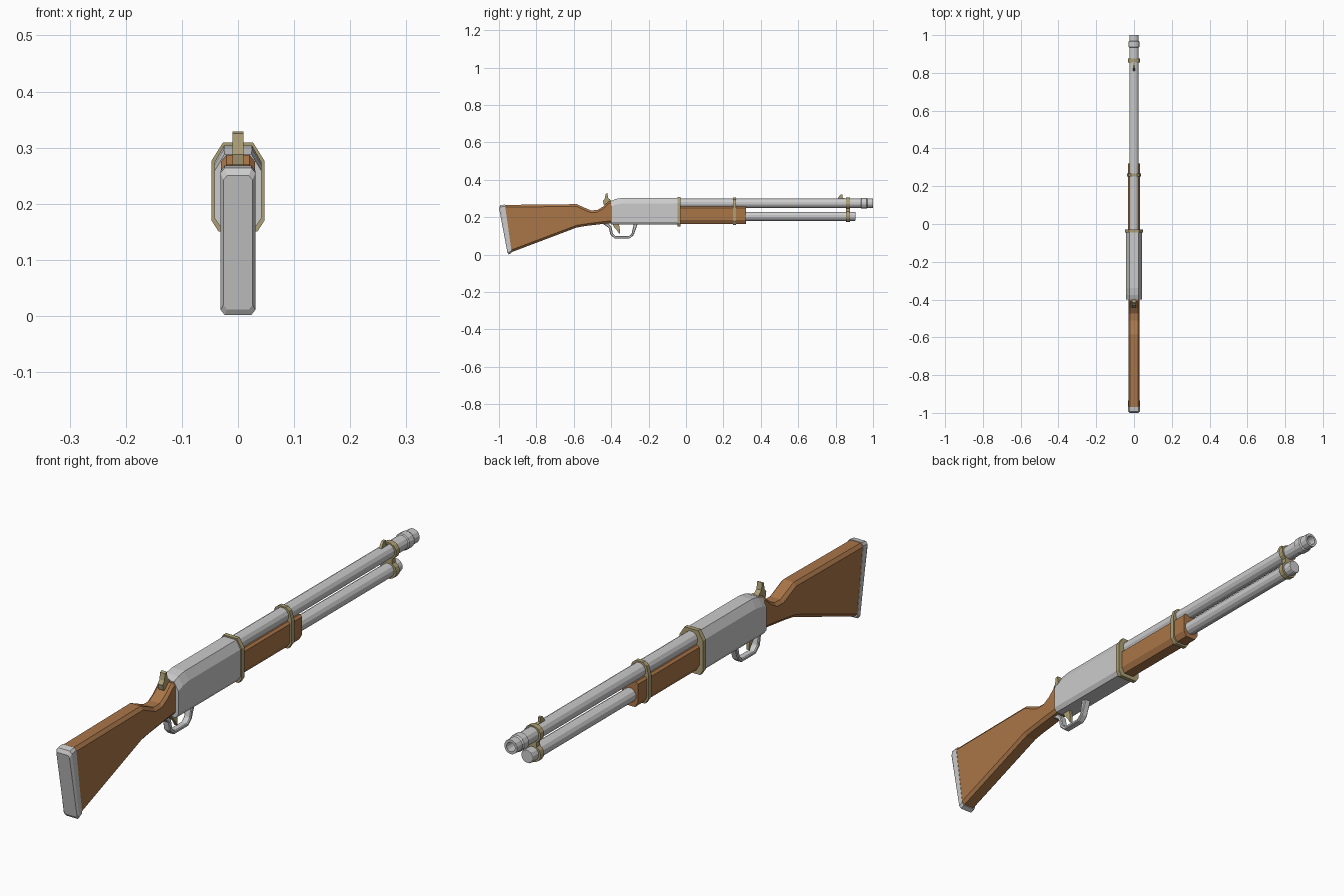
import bpy, bmesh, math

if "Cube" in bpy.data.objects:
    bpy.data.objects.remove(bpy.data.objects["Cube"])


def material(name, rgb):
    m = bpy.data.materials.new(name)
    m.diffuse_color = (*rgb, 1)
    m.use_nodes = True
    m.node_tree.nodes["Principled BSDF"].inputs["Base Color"].default_value = m.diffuse_color
    return m


WOOD = material("wood", (0.40, 0.18, 0.065))
BRASS = material("brass", (0.42, 0.35, 0.18))


def loft(name, rings, mat=None, closed=False):
    """Skin equal-length rings; cap the ends unless the loft closes on itself."""
    bm = bmesh.new()
    vs = [[bm.verts.new(p) for p in r] for r in rings]
    n = len(vs[0])
    pairs = list(zip(vs, vs[1:])) + ([(vs[-1], vs[0])] if closed else [])
    for a, b in pairs:
        for i in range(n):
            j = (i + 1) % n
            bm.faces.new((a[i], a[j], b[j], b[i]))
    if not closed:
        bm.faces.new(vs[0])
        bm.faces.new(vs[-1])
    bmesh.ops.recalc_face_normals(bm, faces=bm.faces)
    me = bpy.data.meshes.new(name)
    bm.to_mesh(me)
    bm.free()
    ob = bpy.data.objects.new(name, me)
    bpy.context.collection.objects.link(ob)
    if mat:
        me.materials.append(mat)
    return ob


def section(half, y):
    """Mirror a right-hand (x, z) outline, top to bottom, into a ring at y."""
    return [(x, y, z) for x, z in half] + [(-x, y, z) for x, z in reversed(half)]


def slab(name, profile, hw, mat=None, bevel=0):
    """Extrude a (y, z) side profile across x."""
    ob = loft(name, [[(x, y, z) for y, z in profile] for x in (-hw, hw)], mat)
    if bevel:
        b = ob.modifiers.new("bevel", 'BEVEL')
        b.width, b.segments, b.limit_method = bevel, 1, 'ANGLE'
    return ob


def chamfered(top, bottom, hw, c):
    """Chamfered cross-section between a top and a bottom (y, z) point."""
    (ya, za), (yb, zb) = top, bottom
    t = c / math.hypot(ya - yb, za - zb)
    mix = lambda k: (ya + (yb - ya) * k, za + (zb - za) * k)
    half = [(hw - c * 0.8, mix(0)), (hw, mix(t)), (hw, mix(1 - t)), (hw - c * 0.8, mix(1))]
    return [(x, *p) for x, p in half] + [(-x, *p) for x, p in reversed(half)]


def turned(name, z, steps, mat=None, n=12, closed=False):
    """Round part along y from (y, radius) steps."""
    ang = [2 * math.pi * (i + 0.5) / n for i in range(n)]
    return loft(name, [[(r * math.cos(a), y, z + r * math.sin(a)) for a in ang]
                       for y, r in steps], mat, closed)


# Butt pad and shoulder stock
loft("butt_pad", [
    chamfered((-1.0, 0.25), (-0.955, 0.012), 0.026, 0.008),
    chamfered((-0.993, 0.264), (-0.948, 0.002), 0.031, 0.009),
    chamfered((-0.968, 0.268), (-0.932, 0.010), 0.031, 0.009)])
stations = [((-0.972, 0.266), (-0.936, 0.012)), ((-0.585, 0.270), (-0.585, 0.145)),
            ((-0.51, 0.237), (-0.54, 0.153)), ((-0.475, 0.238), (-0.49, 0.159)),
            ((-0.445, 0.256), (-0.45, 0.164)), ((-0.41, 0.287), (-0.41, 0.168)),
            ((-0.385, 0.287), (-0.385, 0.168))]
loft("stock", [chamfered(a, b, 0.030, 0.012) for a, b in stations], WOOD)

# Receiver with sloped rear crown, and its front band
receiver = lambda top, tw: [(tw, top), (0.042, top - 0.03), (0.042, 0.175), (0.032, 0.16)]
loft("receiver", [section(receiver(*s), y) for y, s in
                  ((-0.40, (0.288, 0.024)), (-0.375, (0.298, 0.025)),
                   (-0.34, (0.304, 0.025)), (-0.04, (0.304, 0.025)))])
front_half = [(0.027, 0.309), (0.047, 0.277), (0.047, 0.17), (0.035, 0.151)]
loft("receiver_band", [section(front_half, y) for y in (-0.046, -0.03)], BRASS)

# Wooden fore-end and its band
fore_half = [(0.024, 0.257), (0.032, 0.25), (0.032, 0.185), (0.02, 0.165)]
loft("fore_end", [section(fore_half, y) for y in (-0.035, 0.32)], WOOD)
band_half = [(0.015, 0.305), (0.029, 0.294), (0.038, 0.262), (0.038, 0.181), (0.023, 0.158)]
loft("fore_end_band", [section(band_half, y) for y in (0.252, 0.267)], BRASS)

# Hollow barrel with muzzle collar, and the magazine tube below it
turned("barrel", 0.275, [(-0.05, 0.026), (0.935, 0.026), (0.938, 0.030), (0.965, 0.030),
                         (0.970, 0.026), (1.0, 0.026), (1.0, 0.017), (0.93, 0.017)])
turned("magazine_tube", 0.205, [(-0.03, 0.025), (0.903, 0.025), (0.906, 0.023)])

# Figure-eight clamp joining barrel and tube
arc = lambda z, a0, a1: [(0.033 * math.sin(math.radians(a)), z + 0.031 * math.cos(math.radians(a)))
                         for a in (a0 + (a1 - a0) * i / 5 for i in range(6))]
clamp = arc(0.275, 15, 150) + arc(0.205, 30, 165)
loft("barrel_clamp", [section(clamp, y) for y in (0.856, 0.876)], BRASS)

# Sights and hammer
slab("front_sight", [(0.81, 0.298), (0.82, 0.315), (0.826, 0.321), (0.838, 0.321),
                     (0.838, 0.305), (0.86, 0.298)], 0.005, BRASS)
slab("hammer", [(-0.39, 0.275), (-0.408, 0.297), (-0.416, 0.303), (-0.421, 0.329),
                (-0.430, 0.325), (-0.434, 0.300), (-0.444, 0.288), (-0.440, 0.268),
                (-0.415, 0.255)], 0.010, BRASS)

# Trigger and open trigger guard
slab("trigger", [(-0.397, 0.17), (-0.383, 0.145), (-0.366, 0.126), (-0.355, 0.108),
                 (-0.353, 0.13), (-0.360, 0.17)], 0.006, BRASS)
outer = [(-0.445, 0.165), (-0.412, 0.143), (-0.405, 0.108), (-0.382, 0.087),
         (-0.300, 0.087), (-0.280, 0.105), (-0.258, 0.165)]
inner = [(-0.415, 0.167), (-0.398, 0.148), (-0.391, 0.113), (-0.376, 0.099),
         (-0.305, 0.099), (-0.291, 0.112), (-0.279, 0.165)]
slab("trigger_guard", outer + inner[::-1], 0.013, bevel=0.003)
